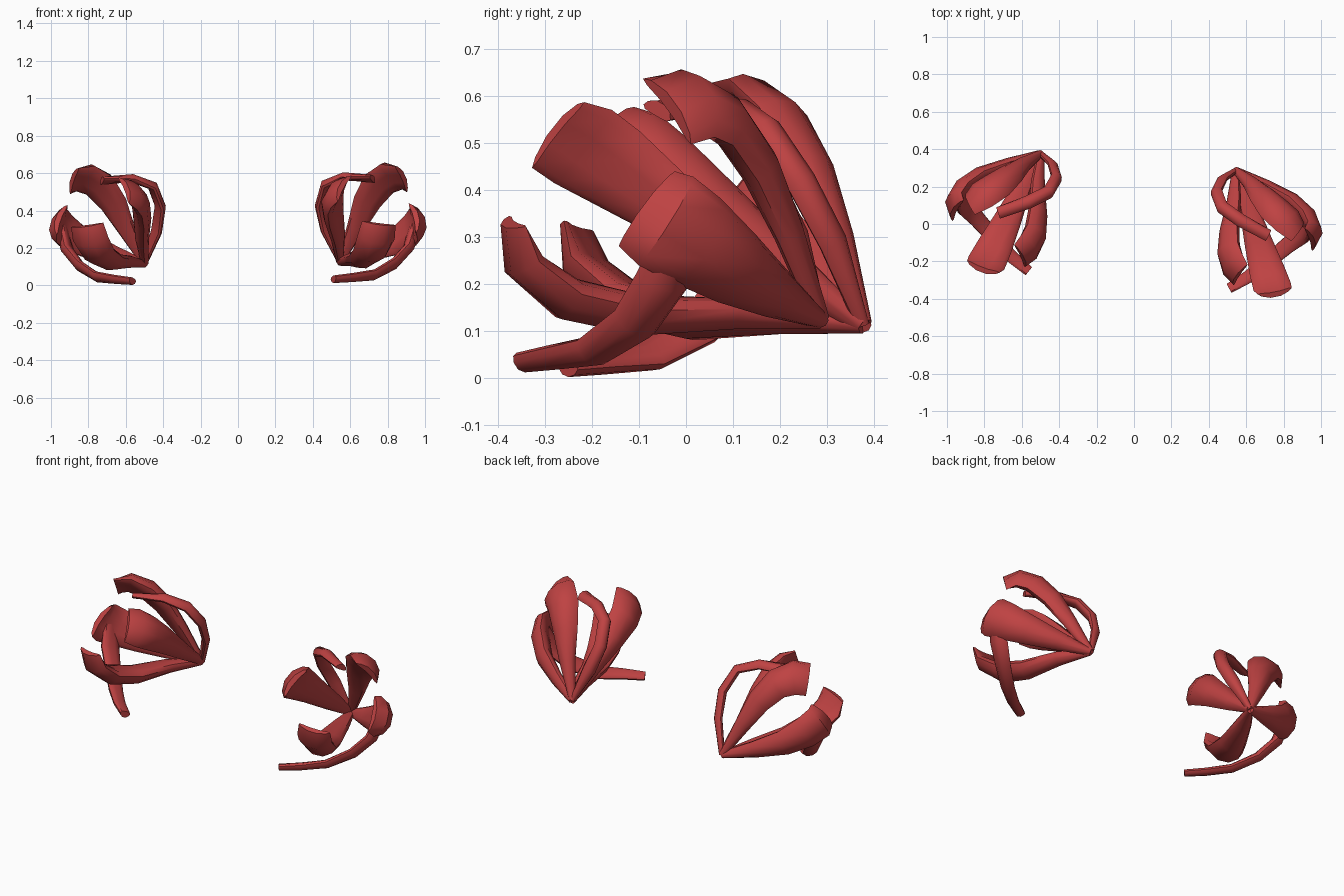
import bpy, bmesh, math
from mathutils import Vector, Matrix

if "Cube" in bpy.data.objects:
    bpy.data.objects.remove(bpy.data.objects["Cube"])

red = bpy.data.materials.new("red")
red.diffuse_color = (0.52, 0.055, 0.055, 1)
red.use_nodes = True
red.node_tree.nodes["Principled BSDF"].inputs["Base Color"].default_value = red.diffuse_color

BASE = Vector((0.545, 0.285, 0.125))
AXIS = Vector((0.30, -0.84, 0.45)).normalized()   # the way the claw opens
SIDES = 10


def broad(u):
    """Blade that widens from the root, thins and rounds off at the tip."""
    half = 0.17 + 0.83 * math.sin(min(u * 1.15, 1) * math.pi / 2) - 0.12 * u ** 8
    return half, 0.02 + 0.075 * u - 0.08 * u ** 3


def slim(u):
    """Narrow arm of nearly even width."""
    return min(0.4 + 3 * u, 1), 0.016 + 0.04 * u * (1 - u)


def thumb(u):
    """Finger that is fullest near its start and tapers to the tip."""
    return min(0.6 + 2 * u, 1.15 - 0.65 * u), 0.032 - 0.013 * u


def petal(name, profile, width, path, matrix):
    """Loft a cupped lens section along the path, its hollow facing the axis."""
    bm = bmesh.new()
    pts = [Vector(p) for p in path]
    last = len(pts) - 1
    rings = []
    for i, p in enumerate(pts):
        scale, thick = profile(i / last)
        half = width * scale
        tan = (pts[min(i + 1, last)] - pts[max(i - 1, 0)]).normalized()
        rel = (pts[1] if i == 0 else p) - BASE
        radial = rel - AXIS * rel.dot(AXIS)
        across = tan.cross(radial).normalized()
        out = across.cross(tan).normalized()
        ring = []
        for k in range(SIDES):
            a = 2 * math.pi * k / SIDES
            c, s = math.cos(a), math.sin(a)
            ring.append(bm.verts.new(
                p + across * (half * c) + out * (thick * s - 0.22 * half * (c * c - 0.4))))
        rings.append(ring)
    for r0, r1 in zip(rings, rings[1:]):
        for k in range(SIDES):
            j = (k + 1) % SIDES
            bm.faces.new((r0[k], r0[j], r1[j], r1[k]))
    bm.faces.new(rings[0])
    bm.faces.new(rings[-1])
    bm.transform(matrix)
    bmesh.ops.recalc_face_normals(bm, faces=bm.faces)
    me = bpy.data.meshes.new(name)
    bm.to_mesh(me)
    bm.free()
    me.materials.append(red)
    ob = bpy.data.objects.new(name, me)
    bpy.context.collection.objects.link(ob)
    bpy.ops.object.select_all(action='DESELECT')
    ob.select_set(True)
    bpy.context.view_layer.objects.active = ob
    bpy.ops.object.shade_smooth_by_angle(angle=math.radians(45))


def claw(side, m):
    """Five petals from one root, and a thumb hanging from the outer petal."""
    petal(side + "_upper_outer_petal", broad, 0.105, [
        BASE, (.63, .215, .31), (.69, .15, .45), (.755, .08, .55), (.825, .02, .59), (.88, -.035, .575)], m)
    petal(side + "_upper_inner_petal", slim, 0.036, [
        BASE, (.47, .235, .30), (.44, .17, .43), (.47, .09, .54), (.57, .02, .58), (.72, -.06, .57)], m)
    petal(side + "_inner_petal", broad, 0.11, [
        BASE, (.535, .12, .25), (.51, -.04, .375), (.505, -.15, .455), (.525, -.22, .50), (.56, -.275, .525)], m)
    petal(side + "_lower_petal", broad, 0.105, [
        BASE, (.61, .1, .14), (.665, -.1, .14), (.71, -.25, .175), (.74, -.345, .25), (.755, -.37, .33)], m)
    petal(side + "_outer_petal", broad, 0.115, [
        BASE, (.70, .2, .175), (.84, .115, .23), (.925, .03, .29), (.96, -.04, .335), (.945, -.085, .365)], m)
    petal(side + "_thumb", thumb, 0.058, [
        (.945, -.02, .32), (.91, -.05, .205), (.83, -.11, .115), (.72, -.2, .055),
        (.61, -.285, .043), (.51, -.345, .034)], m)


# right claw as drawn; left claw mirrored, turned outward and set further back
claw("right", Matrix.Identity(4))
claw("left", Matrix.Translation((-0.50, 0.375, BASE.z - 0.01))
     @ Matrix.Rotation(math.radians(-9), 4, 'Z')
     @ Matrix.Diagonal((-1, 1, 1, 1))
     @ Matrix.Translation(-BASE))
